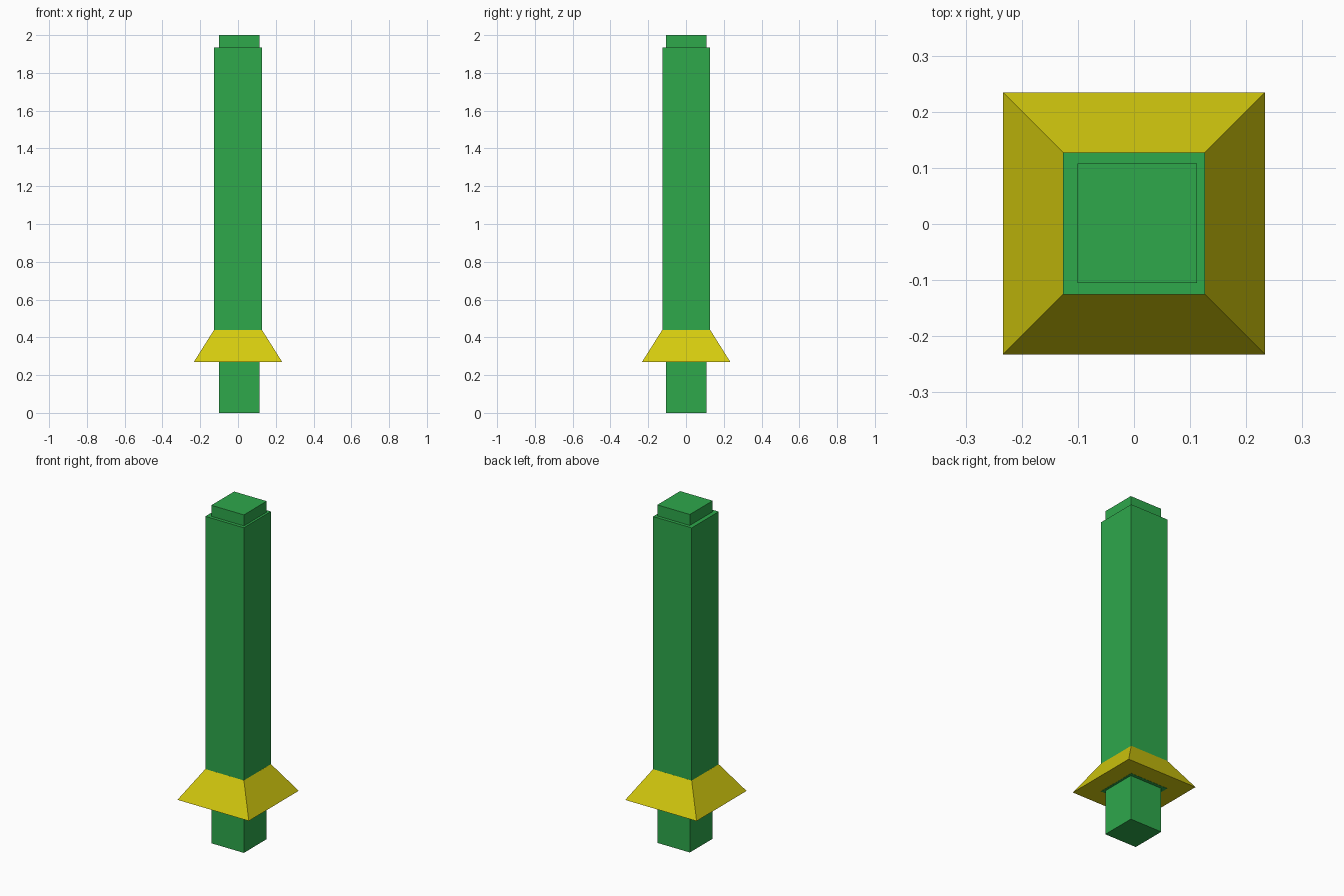
import bpy, bmesh

if "Cube" in bpy.data.objects:
    bpy.data.objects.remove(bpy.data.objects["Cube"])


def material(name, srgb):
    m = bpy.data.materials.new(name)
    lin = [((c / 255 + 0.055) / 1.055) ** 2.4 if c > 10 else c / 255 / 12.92 for c in srgb]
    m.diffuse_color = (*lin, 1)
    m.use_nodes = True
    m.node_tree.nodes["Principled BSDF"].inputs["Base Color"].default_value = m.diffuse_color
    return m


def tapered_block(name, mat, bottom, top, z0, z1, cx=0.0, cy=0.0):
    """Square block with half widths bottom and top, between z0 and z1."""
    bm = bmesh.new()
    rings = []
    for h, z in ((bottom, z0), (top, z1)):
        rings.append([bm.verts.new((cx + sx * h, cy + sy * h, z))
                      for sx, sy in ((-1, -1), (1, -1), (1, 1), (-1, 1))])
    low, high = rings
    bm.faces.new(low[::-1])
    bm.faces.new(high)
    for i in range(4):
        j = (i + 1) % 4
        bm.faces.new((low[i], low[j], high[j], high[i]))
    mesh = bpy.data.meshes.new(name)
    bm.to_mesh(mesh)
    bm.free()
    mesh.materials.append(mat)
    ob = bpy.data.objects.new(name, mesh)
    bpy.context.collection.objects.link(ob)
    return ob


green = material("green", (46, 168, 75))
yellow = material("yellow", (212, 202, 14))

# Thin core running the full height, slightly off centre
tapered_block("inner_post", green, 0.1065, 0.1065, 0.0, 2.0, 0.006, 0.001)
# Thick sleeve, its foot just showing under the collar
tapered_block("outer_column", green, 0.1262, 0.1262, 0.269, 1.935, 0.0, 0.001)
# Flared skirt around the foot of the sleeve
tapered_block("flared_collar", yellow, 0.2335, 0.1264, 0.27, 0.44, 0.0, 0.001)
